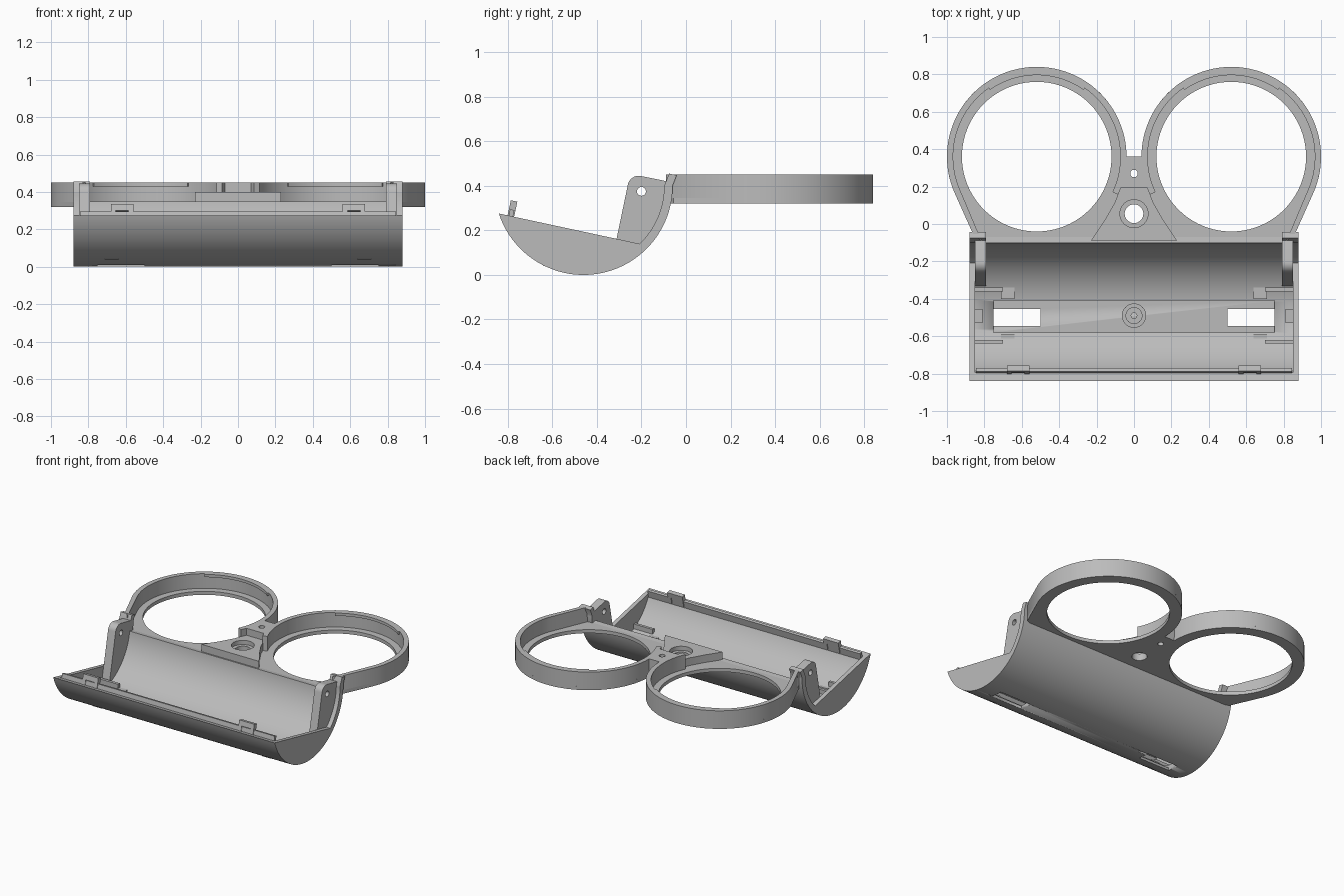
import bpy, bmesh
from math import sin, cos, radians, sqrt, atan2, degrees
from mathutils import Matrix, Vector

if "Cube" in bpy.data.objects:
    bpy.data.objects.remove(bpy.data.objects["Cube"])

grey = bpy.data.materials.new("plain_grey")
grey.use_nodes = True
COLOR = (0.5, 0.5, 0.5, 1)
grey.diffuse_color = COLOR
grey.node_tree.nodes["Principled BSDF"].inputs["Base Color"].default_value = COLOR


def arc(cx, cy, r, a0, a1, n=32):
    """Points on an arc, angles in degrees."""
    steps = [radians(a0 + (a1 - a0) * i / n) for i in range(n + 1)]
    return [(cx + r * cos(a), cy + r * sin(a)) for a in steps]


def circle(cx, cy, r, n=32):
    return arc(cx, cy, r, 0, 360, n)[:-1]


def flip(points):
    return [(-x, y) for x, y in points]


def prism(name, loops, lo, hi, sideways=False):
    """Extrude an outline with holes along z, or along x when sideways."""
    curve = bpy.data.curves.new(name, "CURVE")
    curve.dimensions, curve.fill_mode = "2D", "BOTH"
    curve.extrude = (hi - lo) / 2
    for loop in loops:
        spline = curve.splines.new("POLY")
        spline.points.add(len(loop) - 1)
        for point, (a, b) in zip(spline.points, loop):
            point.co = (a, b, 0, 1)
        spline.use_cyclic_u = True
    source = bpy.data.objects.new(name + "_outline", curve)
    bpy.context.collection.objects.link(source)
    bpy.context.view_layer.update()
    mesh = bpy.data.meshes.new_from_object(
        source.evaluated_get(bpy.context.evaluated_depsgraph_get()))
    bpy.data.objects.remove(source)
    bm = bmesh.new()
    bm.from_mesh(mesh)
    bmesh.ops.remove_doubles(bm, verts=bm.verts, dist=0.0002)
    for v in bm.verts:
        x, y, z = v.co.x, v.co.y, v.co.z + (lo + hi) / 2
        v.co = (z, x, y) if sideways else (x, y, z)
    bmesh.ops.recalc_face_normals(bm, faces=bm.faces)
    bm.to_mesh(mesh)
    bm.free()
    mesh.materials.clear()
    mesh.materials.append(grey)
    obj = bpy.data.objects.new(name, mesh)
    bpy.context.collection.objects.link(obj)
    bpy.ops.object.select_all(action="DESELECT")
    obj.select_set(True)
    bpy.context.view_layer.objects.active = obj
    bpy.ops.object.shade_smooth_by_angle(angle=radians(30))
    return obj


def rect(x0, x1, y0, y1):
    return [(x0, y0), (x1, y0), (x1, y1), (x0, y1)]


def block(name, x0, x1, y0, y1, z0, z1):
    return prism(name, [rect(x0, x1, y0, y1)], z0, z1)


def cut(target, cutter):
    bpy.context.view_layer.objects.active = target
    mod = target.modifiers.new("cut", "BOOLEAN")
    mod.operation, mod.solver, mod.object = "DIFFERENCE", "EXACT", cutter
    bpy.ops.object.modifier_apply(modifier=mod.name)
    bpy.data.objects.remove(cutter)


def span(name, s, x0, x1):
    """Side name and x range for a mirrored part."""
    side = "left_" if s > 0 else "right_"
    return side + name, min(s * x0, s * x1), max(s * x0, s * x1)


# Trough: a curved shell open at the top
CY, CZ, R, RI = -0.46, 0.40, 0.40, 0.362
FRONT, BACK = 198.2, 352
FRONT_IN = 202.2
trough = prism("trough", [arc(CY, CZ, R, FRONT, BACK, 64)
                          + arc(CY, CZ, RI, BACK, FRONT_IN, 64)], -0.88, 0.88, True)
cut(trough, block("channel_cutter", -0.75, 0.75, -0.58, -0.41, 0.028, 0.2))
for s in (1, -1):
    name, a, b = span("window_cutter", s, 0.5, 0.75)
    cut(trough, block(name, a, b, -0.545, -0.455, -0.1, 0.2))

# Screw boss on the trough floor
prism("boss_base", [circle(0, -0.49, 0.065), circle(0, -0.49, 0.015)], 0.02, 0.055)
prism("boss_top", [circle(0, -0.49, 0.045), circle(0, -0.49, 0.015)], 0.055, 0.07)


def leaning(y0, y1, h0, h1):
    """Profile standing square on the sloped front rim."""
    base, along, up = Vector((-0.84, 0.275)), Vector((0.977, -0.21)), Vector((0.21, 0.977))
    return [tuple(base + along * a + up * h)
            for a, h in ((y0, h0), (y1, h0), (y1, h1), (y0, h1))]


# Ridge along the front rim
prism("front_ridge", [leaning(0.045, 0.065, -0.02, 0.03)], -0.845, 0.845, True)

for s in (1, -1):
    # End wall of the trough
    name, a, b = span("end_wall", s, 0.85, 0.88)
    prism(name, [arc(CY, CZ, R - 0.001, FRONT, 314, 48) + [(-0.21, 0.14)]], a, b, True)

    # Hinge ear with pin hole
    name, a, b = span("hinge_ear", s, 0.79, 0.85)
    ear = ([(-0.337, 0.04)] + arc(-0.212, 0.395, 0.05, 170, 80, 10)
           + [(-0.085, 0.42)] + arc(CY, CZ, 0.38, 0, -70, 24))
    prism(name, [ear, circle(-0.2, 0.375, 0.02, 20)], a, b, True)

    # Upright tab behind the ear
    name, a, b = span("back_tab", s, 0.79, 0.88)
    prism(name, [arc(CY, CZ, R, -9, 0, 6) + [(-0.042, 0.447), (-0.075, 0.455)]
                 + arc(CY, CZ, RI, 0, -9, 6)], a, b, True)

    # Snap clips on the front ridge
    for part, x0, x1, h0, h1 in (("clip_top", 0.56, 0.68, 0.034, 0.07),
                                 ("clip_inner_foot", 0.56, 0.585, -0.01, 0.034),
                                 ("clip_outer_foot", 0.655, 0.68, -0.01, 0.034)):
        name, a, b = span(part, s, x0, x1)
        prism(name, [leaning(0.04, 0.07, h0, h1)], a, b, True)

    # Locating ribs inside the trough
    for part, x0, x1, y0, y1, z0, z1 in (
            ("rear_rib", 0.70, 0.86, -0.36, -0.34, 0.04, 0.09),
            ("rear_rib_foot", 0.64, 0.71, -0.40, -0.34, 0.03, 0.06),
            ("front_rib", 0.70, 0.86, -0.64, -0.62, 0.05, 0.11),
            ("front_rib_foot", 0.64, 0.71, -0.64, -0.59, 0.04, 0.072),
            ("end_stop", 0.81, 0.86, -0.53, -0.455, 0.03, 0.09)):
        name, a, b = span(part, s, x0, x1)
        block(name, a, b, y0, y1, z0, z1)

# Twin ring plate with two large openings
RX, RY, TAN = 0.52, 0.36, -24
half = [(0.79, -0.09), (0.86, -0.055)] + arc(RX, RY, 0.48, TAN, 180, 72)
opening = circle(RX, RY, 0.40, 80)
bolt, screw = circle(0, 0.055, 0.05), circle(0, 0.27, 0.02, 20)
prism("ring_plate", [half + flip(half)[::-1], opening, flip(opening), bolt, screw],
      0.32, 0.345)

# Raised rims around the rings
for s in (1, -1):
    rim = ([(0.86, -0.055)] + arc(RX, RY, 0.48, TAN, 205, 80)
           + arc(RX, RY, 0.447, 205, TAN, 80) + [(0.815, -0.09)])
    lip = arc(RX, RY, 0.45, 55, 125, 24) + arc(RX, RY, 0.436, 125, 55, 24)
    side = "left_" if s > 0 else "right_"
    prism(side + "rim", [rim if s > 0 else flip(rim)], 0.345, 0.45)
    prism(side + "rim_lip", [lip if s > 0 else flip(lip)], 0.43, 0.45)

# Centre web with a counterbored hole, and the neck block
web = [(0.23, -0.088), (0.16, 0.015), (0.105, 0.11), (0.07, 0.2)]
outline = web + flip(web)[::-1]
prism("web_lower", [outline, bolt], 0.345, 0.37)
prism("web_upper", [outline, circle(0, 0.055, 0.075)], 0.37, 0.40)
prism("neck_block", [rect(-0.07, 0.07, 0.195, 0.36), screw], 0.345, 0.45)
